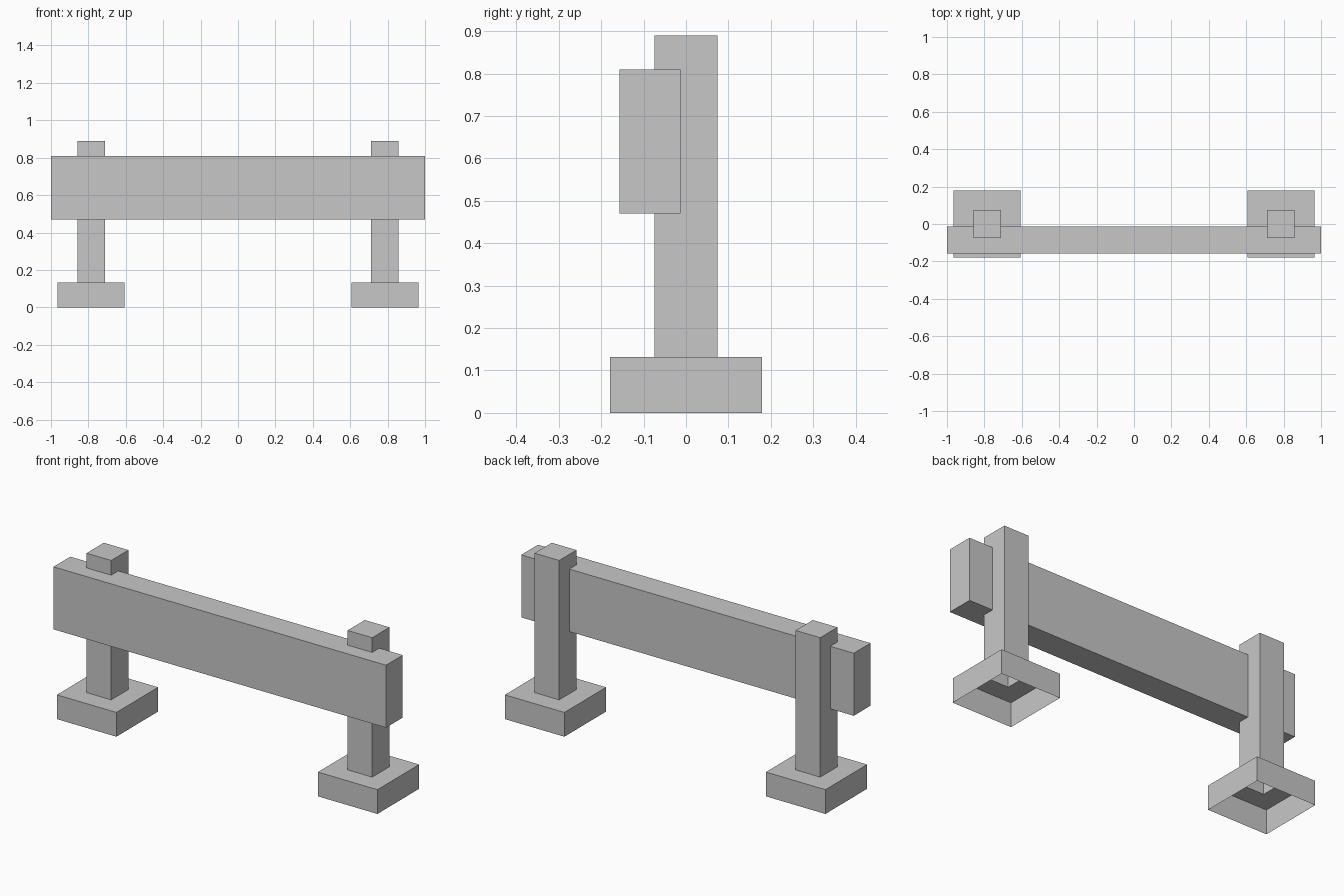
import bpy
import bmesh
from mathutils import Matrix, Vector

cube = bpy.data.objects.get("Cube")
if cube:
    bpy.data.objects.remove(cube, do_unlink=True)

GREY = (0.575, 0.575, 0.575, 1)
grey = bpy.data.materials.new("plain grey")
grey.use_nodes = True
grey.diffuse_color = GREY
grey.node_tree.nodes["Principled BSDF"].inputs["Base Color"].default_value = GREY


def finish(name, bm):
    mesh = bpy.data.meshes.new(name)
    bm.to_mesh(mesh)
    bm.free()
    mesh.materials.append(grey)
    obj = bpy.data.objects.new(name, mesh)
    bpy.context.collection.objects.link(obj)
    return obj


def box(bm, low, high):
    low, high = Vector(low), Vector(high)
    place = Matrix.Translation((low + high) / 2) @ Matrix.Diagonal((*(high - low), 1))
    bmesh.ops.create_cube(bm, size=1, matrix=place)


def post_with_foot(name, x):
    """One hollow shell: a foot open below, with the post raised from its top."""
    foot_half, post_half, foot_top, post_top = 0.179, 0.074, 0.132, 0.89
    bm = bmesh.new()
    box(bm, (x - foot_half, -foot_half, 0), (x + foot_half, foot_half, foot_top))
    bm.normal_update()
    top = max(bm.faces, key=lambda f: f.normal.z)
    bottom = min(bm.faces, key=lambda f: f.normal.z)
    bmesh.ops.delete(bm, geom=[bottom], context='FACES_ONLY')

    # Inset the foot top and raise the post
    bmesh.ops.inset_individual(bm, faces=[top], thickness=foot_half - post_half,
                               use_even_offset=True)
    raised = bmesh.ops.extrude_discrete_faces(bm, faces=[top])["faces"][0]
    for vert in raised.verts:
        vert.co.z = post_top
    bm.normal_update()
    finish(name, bm)


post_with_foot("left_post", 0.785)
post_with_foot("right_post", -0.785)

# Wide beam across the front of both posts
bm = bmesh.new()
box(bm, (-1, -0.157, 0.47), (1, -0.013, 0.81))
finish("cross_beam", bm)
